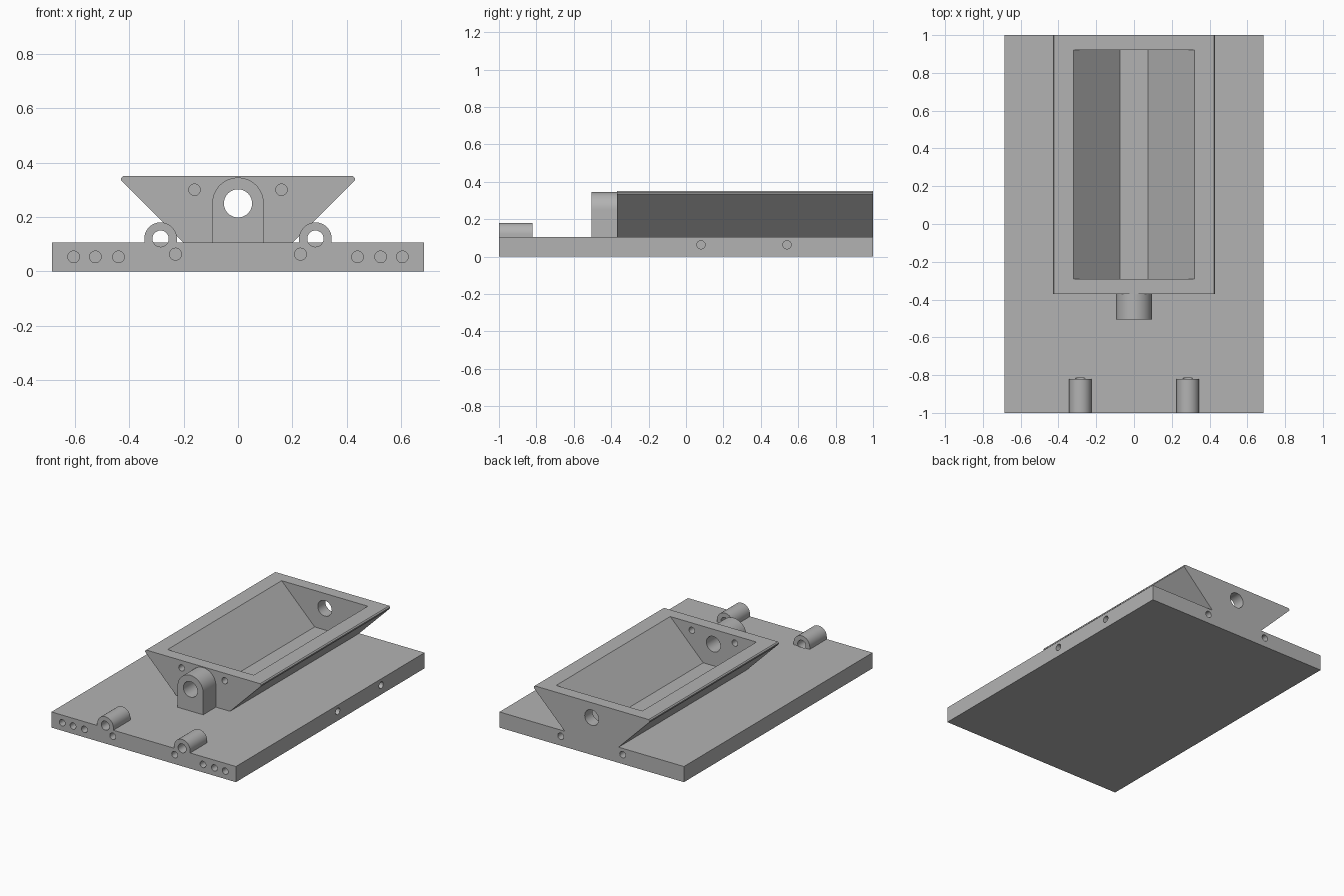
import bpy, bmesh, math
from mathutils import Vector

if "Cube" in bpy.data.objects:
    bpy.data.objects.remove(bpy.data.objects["Cube"])

grey = bpy.data.materials.new("grey")
grey.diffuse_color = (0.45, 0.45, 0.45, 1)
grey.use_nodes = True
grey.node_tree.nodes["Principled BSDF"].inputs["Base Color"].default_value = grey.diffuse_color


def to_object(bm, name):
    bmesh.ops.recalc_face_normals(bm, faces=bm.faces)
    me = bpy.data.meshes.new(name)
    bm.to_mesh(me)
    bm.free()
    me.materials.append(grey)
    ob = bpy.data.objects.new(name, me)
    bpy.context.collection.objects.link(ob)
    return ob


def prism(name, profile, y0, y1):
    """Extrude an (x, z) profile along y."""
    bm = bmesh.new()
    face = bm.faces.new([bm.verts.new((x, y0, z)) for x, z in profile])
    ext = bmesh.ops.extrude_face_region(bm, geom=[face])["geom"]
    for v in ext:
        if isinstance(v, bmesh.types.BMVert):
            v.co.y = y1
    return to_object(bm, name)


def rod(name, start, end, r, n=32):
    start, end = Vector(start), Vector(end)
    axis = end - start
    bm = bmesh.new()
    bmesh.ops.create_cone(bm, cap_ends=True, segments=n, radius1=r, radius2=r,
                          depth=axis.length)
    rot = axis.to_track_quat('Z', 'Y').to_matrix()
    for v in bm.verts:
        v.co = rot @ v.co + (start + end) / 2
    return to_object(bm, name)


def arch(cx, cz, r, z0, n=24):
    """Lug outline: straight sides with a half-round top."""
    top = [(cx + r * math.cos(math.pi * i / n), cz + r * math.sin(math.pi * i / n))
           for i in range(n + 1)]
    return [(cx + r, z0)] + top + [(cx - r, z0)]


def combine(target, other, op):
    mod = target.modifiers.new("bool", 'BOOLEAN')
    mod.object, mod.operation, mod.solver = other, op, 'EXACT'
    bpy.context.view_layer.update()
    dg = bpy.context.evaluated_depsgraph_get()
    me = bpy.data.meshes.new_from_object(target.evaluated_get(dg))
    target.modifiers.clear()
    target.data = me
    bpy.data.objects.remove(other)


T = 0.105  # plate thickness
W = 0.685  # plate half width

# base plate
body = prism("base_with_trough", [(-W, 0), (W, 0), (W, T), (-W, T)], -1, 1)

# flared trough with its V-shaped cavity
half = [(0.2, 0.05), (0.2, T), (0.43, 0.335), (0.43, 0.343), (0.423, 0.35)]
trough = prism("trough", half + [(-x, z) for x, z in reversed(half)], -0.37, 1)
combine(body, trough, 'UNION')
cavity = prism("cavity", [(-0.075, T), (0.075, T), (0.37, 0.4), (-0.37, 0.4)], -0.29, 0.92)
combine(body, cavity, 'DIFFERENCE')

# bearing boss and front guide lugs
combine(body, prism("boss", arch(0, 0.25, 0.095, 0.05), -0.505, -0.34), 'UNION')
for s in (-1, 1):
    combine(body, prism("lug", arch(s * 0.285, 0.12, 0.06, 0.05), -1, -0.82), 'UNION')

# bores: through the trough and boss, lugs, plate and plate edges
holes = [((0, -0.6, 0.25), (0, 1.1, 0.25), 0.052)]
for s in (-1, 1):
    holes.append(((s * 0.285, -1.1, 0.12), (s * 0.285, -0.815, 0.12), 0.03))
    holes.append(((s * 0.16, -0.45, 0.3), (s * 0.16, -0.2, 0.3), 0.021))
    for x in (0.44, 0.525, 0.605):      # front corner holes, crossing at right angles
        holes.append(((s * x, -0.915, -0.1), (s * x, -0.915, 0.2), 0.022))
        holes.append(((s * x, -1.1, 0.053), (s * x, -0.85, 0.053), 0.0215))
    for y in (-0.295, 0.92):            # counterbored mounting holes
        holes.append(((s * 0.605, y, -0.1), (s * 0.605, y, 0.2), 0.027))
        holes.append(((s * 0.605, y, 0.045), (s * 0.605, y, 0.2), 0.05))
    for y in (-0.245, 0.185, 0.44, 0.87):
        holes.append(((s * 0.555, y, -0.1), (s * 0.555, y, 0.2), 0.023))
    for y in (0.08, 0.54):              # blind side holes
        holes.append(((s * 0.75, y, 0.063), (s * 0.6, y, 0.063), 0.022))
    for d in (-1, 1):                   # blind front and back holes
        holes.append(((s * 0.23, d * 1.1, 0.063), (s * 0.23, d * 0.9, 0.063), 0.022))
for a, b, r in holes:
    combine(body, rod("cutter", a, b, r), 'DIFFERENCE')

body.data.materials.clear()
body.data.materials.append(grey)
bpy.context.view_layer.objects.active = body
body.select_set(True)
bpy.ops.object.shade_smooth_by_angle(angle=math.radians(30))
